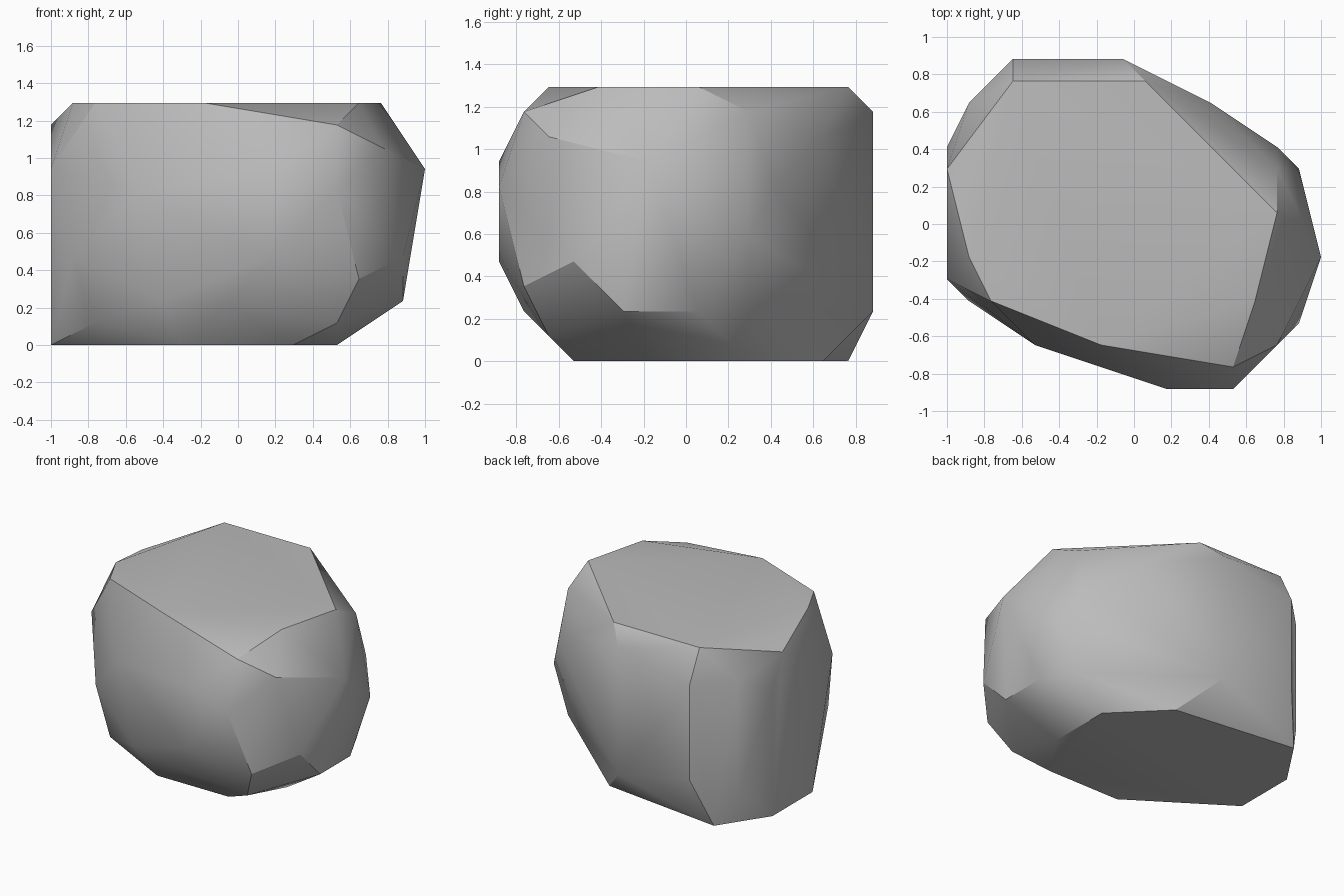
import bpy
import bmesh
import math
from mathutils import Vector

# Remove the default cube
default_cube = bpy.data.objects.get("Cube")
if default_cube:
    bpy.data.objects.remove(default_cube, do_unlink=True)

# The boulder's corners sit on a regular grid, listed by height layer
STEP = 2 / 17
CENTRE = Vector((8.5, 7.5, 0))
LAYERS = {
    0: [(0, 7), (0, 11), (2, 14), (10, 13), (13, 10), (13, 6), (11, 3), (6, 3)],
    1: [(2, 4), (13, 2)],
    2: [(8, 1), (5, 2), (16, 5), (16, 8), (15, 10), (8, 15), (1, 13)],
    3: [(14, 1), (3, 15)],
    4: [(1, 4), (16, 3), (10, 0)],
    5: [(16, 10)],
    7: [(13, 0), (15, 11), (4, 2)],
    8: [(0, 5), (10, 0), (17, 6), (0, 11)],
    9: [(15, 2), (3, 15), (1, 13), (12, 13)],
    10: [(13, 1), (15, 10), (0, 10), (8, 15)],
    11: [(1, 6), (2, 4), (7, 2), (14, 4), (15, 8), (9, 14), (3, 14)],
}


def make_material(name, colour):
    """Plain single-colour material."""
    material = bpy.data.materials.new(name)
    material.use_nodes = True
    material.diffuse_color = colour
    shader = material.node_tree.nodes["Principled BSDF"]
    shader.inputs["Base Color"].default_value = colour
    shader.inputs["Roughness"].default_value = 0.9
    return material


def make_hull(name, layers, material):
    """Wrap a convex skin around the layered corner points."""
    bm = bmesh.new()
    for level, corners in layers.items():
        for column, row in corners:
            bm.verts.new((Vector((column, row, level)) - CENTRE) * STEP)
    hull = bmesh.ops.convex_hull(bm, input=bm.verts[:])
    # Drop any points left inside the skin
    loose = [v for v in bm.verts if not v.link_faces]
    bmesh.ops.delete(bm, geom=loose, context="VERTS")
    # Merge the triangles of flat facets
    bmesh.ops.dissolve_limit(bm, angle_limit=math.radians(0.5),
                             verts=bm.verts[:], edges=bm.edges[:])
    bmesh.ops.recalc_face_normals(bm, faces=bm.faces[:])
    mesh = bpy.data.meshes.new(name)
    bm.to_mesh(mesh)
    bm.free()
    mesh.materials.append(material)
    rock = bpy.data.objects.new(name, mesh)
    bpy.context.collection.objects.link(rock)
    return rock


# Boulder: soft shading over shallow facets, crisp at the steep ridges
stone_grey = make_material("stone_grey", (0.5, 0.5, 0.5, 1))
boulder = make_hull("boulder", LAYERS, stone_grey)
bpy.ops.object.select_all(action="DESELECT")
boulder.select_set(True)
bpy.context.view_layer.objects.active = boulder
bpy.ops.object.shade_smooth_by_angle(angle=math.radians(30))
